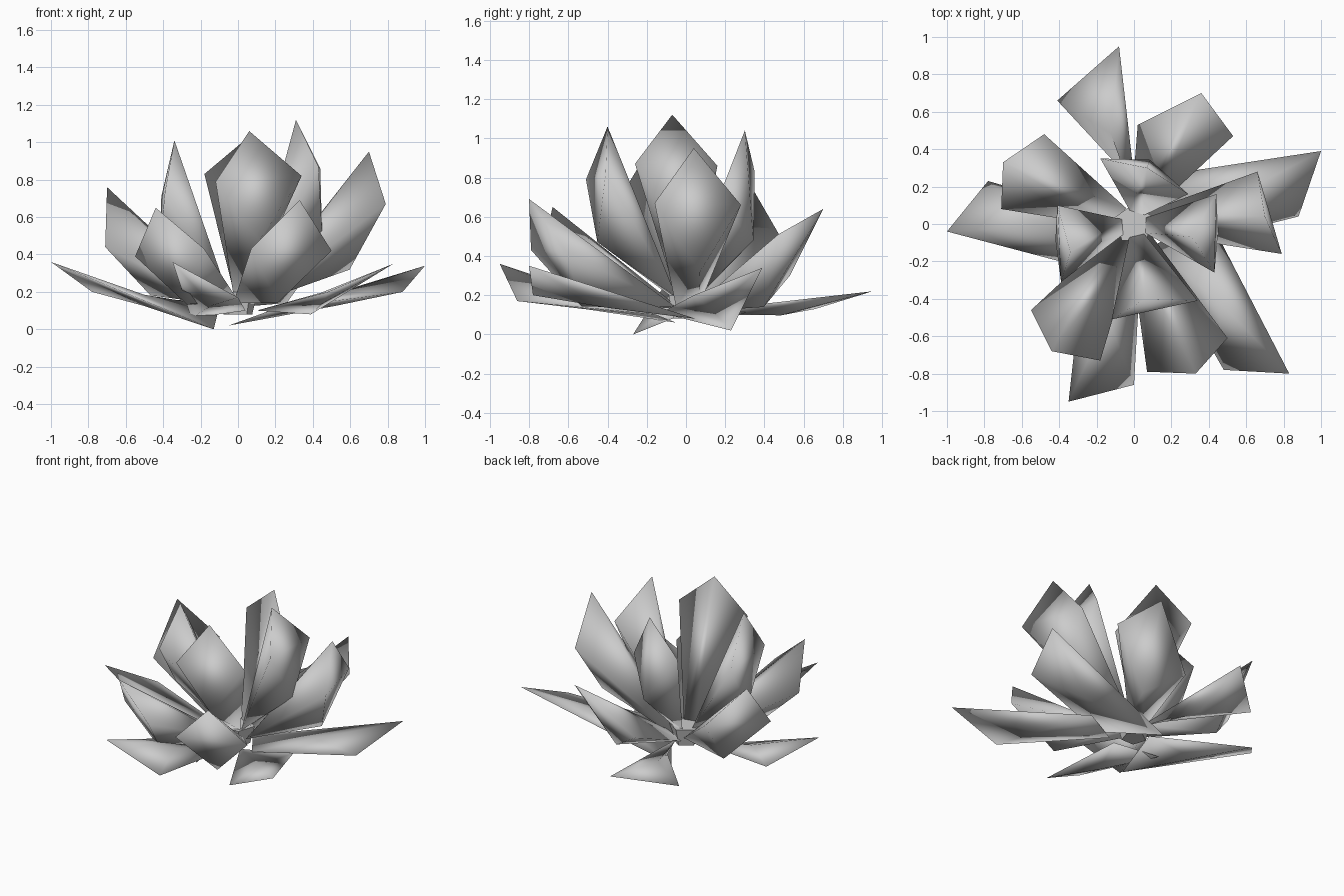
import bpy, bmesh
from mathutils import Vector

if "Cube" in bpy.data.objects:
    bpy.data.objects.remove(bpy.data.objects["Cube"])


def finish(name, bm):
    # outward normals, smooth shading, one object per part
    bmesh.ops.recalc_face_normals(bm, faces=bm.faces)
    for f in bm.faces:
        f.smooth = True
    mesh = bpy.data.meshes.new(name)
    bm.to_mesh(mesh)
    bm.free()
    obj = bpy.data.objects.new(name, mesh)
    bpy.context.collection.objects.link(obj)


def solid_petal(name, tip, side_a, side_b, radius, height, width, bulge):
    # fleshy petal: tip, two shoulders, narrow base and an outward keel
    tip, a, b = Vector(tip), Vector(side_a), Vector(side_b)
    mid = (a + b) / 2
    out = Vector((mid.x, mid.y, 0)).normalized()
    base = out * radius + Vector((0, 0, height))
    across = (b - a).normalized() * width / 2
    normal = (mid - base).cross(b - a).normalized()
    if normal.dot(out - Vector((0, 0, 1))) < 0:
        normal = -normal
    keel = base.lerp(mid, 0.62) + normal * bulge
    bm = bmesh.new()
    for p in (tip, a, b, keel, base - across, base + across):
        bm.verts.new(p)
    bmesh.ops.convex_hull(bm, input=bm.verts)
    finish(name, bm)


def leaf_petal(name, loop, thickness):
    # low petal: outline with a middle vertex above and below
    n = len(loop)
    mid = sum(loop, Vector()) / n
    bm = bmesh.new()
    ring = [bm.verts.new(p) for p in loop]
    for dz in (0.015, 0.015 - thickness):
        c = bm.verts.new(mid + Vector((0, 0, dz)))
        for i in range(n):
            bm.faces.new((ring[i], ring[(i + 1) % n], c))
    finish(name, bm)


# upright inner petals: tip, shoulder, shoulder
inner = [
    ((0.06, -0.40, 1.06), (-0.12, -0.51, 0.79), (0.34, -0.41, 0.82)),
    ((0.31, -0.07, 1.12), (0.43, -0.26, 0.87), (0.44, 0.16, 0.86)),
    ((0.07, 0.30, 1.04), (0.29, 0.16, 0.68), (-0.18, 0.35, 0.83)),
    ((-0.34, -0.15, 1.01), (-0.41, 0.10, 0.71), (-0.39, -0.31, 0.74)),
]
for i, p in enumerate(inner):
    solid_petal(f"inner_petal_{i + 1}", *p, 0.06, 0.19, 0.08, 0.18)

# leaning middle petals
middle = [
    ((0.70, 0.04, 0.95), (0.79, -0.16, 0.67), (0.66, 0.28, 0.66)),
    ((0.36, 0.70, 0.64), (0.53, 0.47, 0.51), (0.02, 0.53, 0.30)),
    ((-0.70, 0.33, 0.76), (-0.48, 0.48, 0.50), (-0.71, 0.08, 0.44)),
    ((-0.44, -0.68, 0.65), (-0.55, -0.46, 0.39), (-0.18, -0.73, 0.43)),
    ((0.33, -0.80, 0.69), (0.07, -0.79, 0.43), (0.50, -0.61, 0.42)),
]
for i, p in enumerate(middle):
    solid_petal(f"middle_petal_{i + 1}", *p, 0.08, 0.14, 0.12, 0.19)

# low outer petals: base, tip, shoulder, base
outer = [
    ((0.02, 0.08, 0.12), (-0.08, 0.95, 0.22), (-0.41, 0.66, 0.13), (-0.03, 0.25, 0.10)),
    ((-0.05, 0.23, 0.02), (1.00, 0.39, 0.34), (0.88, 0.04, 0.20), (0.20, -0.13, 0.11)),
    ((0.39, 0.05, 0.08), (0.83, -0.80, 0.35), (0.48, -0.78, 0.20), (0.10, -0.12, 0.10)),
    ((-0.25, -0.05, 0.06), (-0.35, -0.95, 0.36), (0.00, -0.86, 0.17), (0.04, -0.15, 0.10)),
    ((-0.13, -0.27, 0.00), (-1.00, -0.04, 0.36), (-0.78, 0.23, 0.20), (-0.10, 0.03, 0.12)),
]
for i, p in enumerate(outer):
    leaf_petal(f"outer_petal_{i + 1}", [Vector(v) for v in p], 0.06)

# small faceted heart where the petals meet
bpy.ops.mesh.primitive_cone_add(vertices=5, radius1=0.08, radius2=0.11, depth=0.12,
                                location=(0, 0, 0.14))
bpy.context.object.name = "flower_heart"
